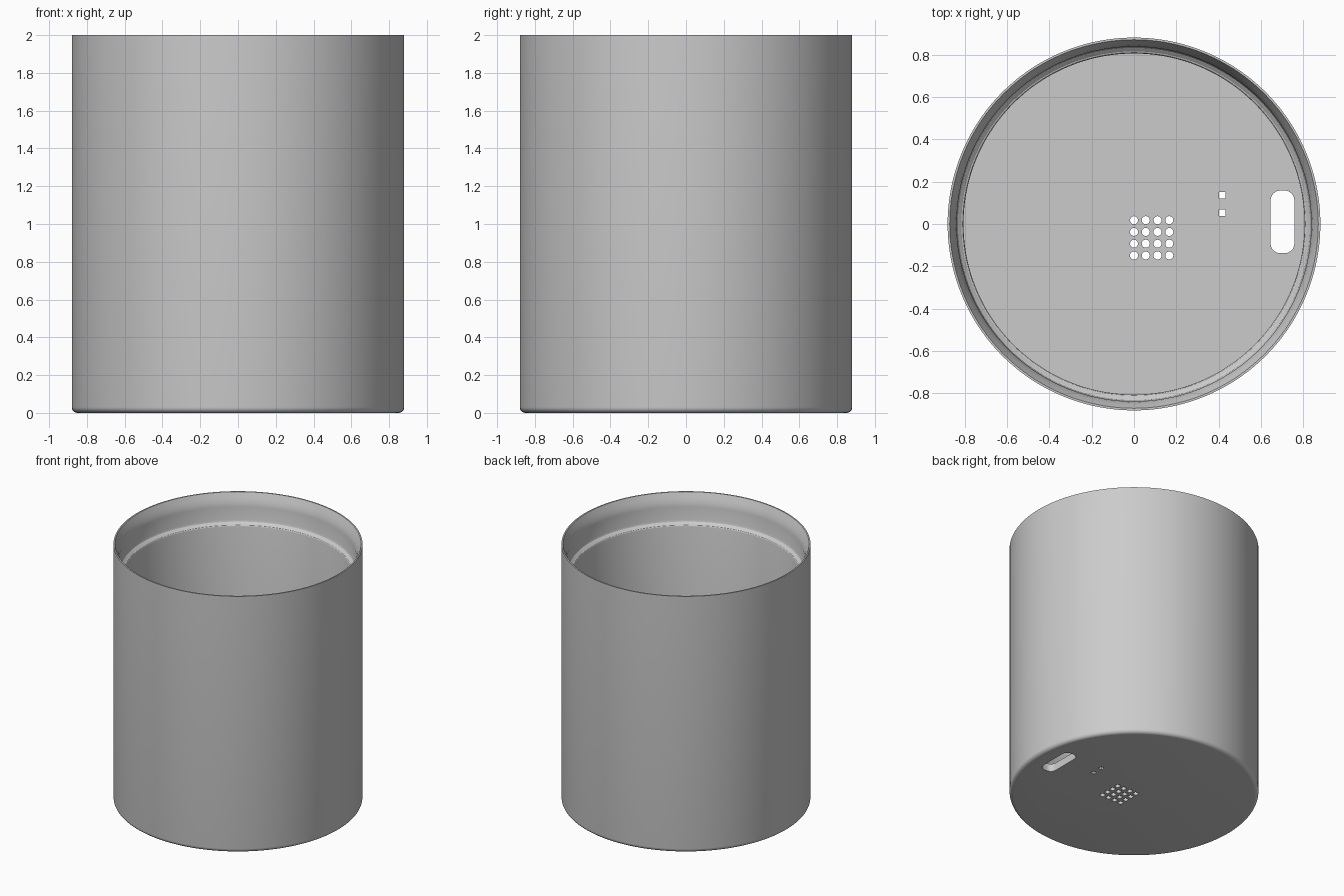
import bpy, bmesh
from math import sin, cos, pi, tau

if "Cube" in bpy.data.objects:
    bpy.data.objects.remove(bpy.data.objects["Cube"], do_unlink=True)

SEGMENTS = 144
OUTER, INNER, FLOOR = 0.88, 0.805, 0.06

grey = bpy.data.materials.new("plain grey")
grey.use_nodes = True
grey.diffuse_color = (0.6, 0.6, 0.6, 1)
grey.node_tree.nodes["Principled BSDF"].inputs["Base Color"].default_value = (0.6, 0.6, 0.6, 1)


def arc(cx, cy, r, start, end, steps):
    """Points on an arc, angles in turns."""
    angles = [tau * (start + (end - start) * i / steps) for i in range(steps + 1)]
    return [(cx + r * cos(a), cy + r * sin(a)) for a in angles]


def make_object(name, bm):
    bmesh.ops.recalc_face_normals(bm, faces=bm.faces)
    mesh = bpy.data.meshes.new(name)
    bm.to_mesh(mesh)
    bm.free()
    mesh.materials.append(grey)
    obj = bpy.data.objects.new(name, mesh)
    bpy.context.collection.objects.link(obj)
    return obj


def lathe(name, profile):
    """Turn a profile of (radius, height) about z and close both ends."""
    bm = bmesh.new()
    rings = [[bm.verts.new((r * cos(tau * i / SEGMENTS), r * sin(tau * i / SEGMENTS), z))
              for i in range(SEGMENTS)] for r, z in profile]
    for low, high in zip(rings, rings[1:]):
        for i in range(SEGMENTS):
            j = (i + 1) % SEGMENTS
            bm.faces.new((low[i], low[j], high[j], high[i]))
    bm.faces.new(rings[0])
    bm.faces.new(rings[-1])
    return make_object(name, bm)


def add_prism(bm, outline):
    """Upright prism that passes through the floor."""
    low, high = -0.1, FLOOR + 0.1
    bottom = [bm.verts.new((x, y, low)) for x, y in outline]
    top = [bm.verts.new((x, y, high)) for x, y in outline]
    bm.faces.new(bottom)
    bm.faces.new(top)
    for i in range(len(outline)):
        j = (i + 1) % len(outline)
        bm.faces.new((bottom[i], bottom[j], top[j], top[i]))


# Cup body: rounded foot, straight wall, flared lip, lid ledge, inner wall
fillet = 0.03
profile = arc(OUTER - fillet, fillet, fillet, -0.25, 0, 6)
profile += [(OUTER, 2), (0.87, 2), (0.853, 1.96), (0.842, 1.93), (0.837, 1.9), (0.837, 1.8)]
profile += [(0.832, 1.785), (0.82, 1.775)]
profile += arc(INNER + 0.01, 1.76, 0.01, 0.25, 0.5, 3)
profile += [(INNER, FLOOR)]
cup = lathe("cup_body", profile)

# Floor openings
bm = bmesh.new()
for col in range(4):
    for row in range(4):
        add_prism(bm, arc(0.0555 * col, 0.018 - 0.0555 * row, 0.019, 0, 1, 24)[:-1])
for y in (0.053, 0.136):
    h = 0.016
    add_prism(bm, [(0.417 + sx * h, y + sy * h) for sx, sy in ((-1, -1), (1, -1), (1, 1), (-1, 1))])
slot = []
r = 0.046
for k, (sx, sy) in enumerate(((1, 1), (-1, 1), (-1, -1), (1, -1))):
    slot += arc(0.701 + sx * (0.056 - r), 0.01 + sy * (0.148 - r), r, k / 4, (k + 1) / 4, 8)
add_prism(bm, slot)
cutter = make_object("floor_cutter", bm)
cutter.hide_render = True

# Cut the openings, then shade
cut = cup.modifiers.new("floor_openings", 'BOOLEAN')
cut.operation = 'DIFFERENCE'
cut.solver = 'EXACT'
cut.object = cutter
bpy.ops.object.select_all(action='DESELECT')
cup.select_set(True)
bpy.context.view_layer.objects.active = cup
bpy.ops.object.modifier_apply(modifier=cut.name)
bpy.data.objects.remove(cutter, do_unlink=True)
bpy.ops.object.shade_smooth_by_angle(angle=pi / 6)
